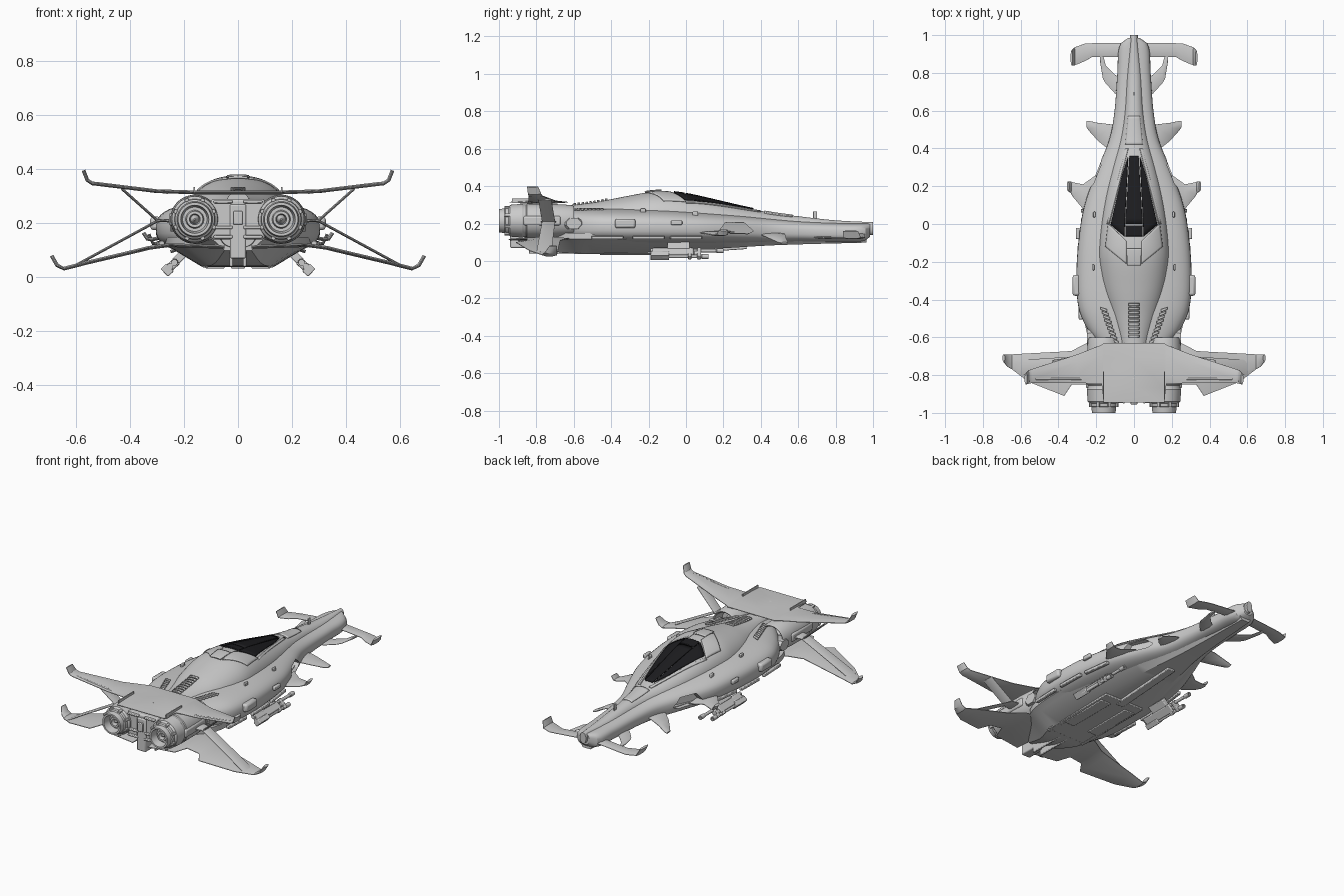
import bpy, bmesh, math
from mathutils import Vector, Matrix

if "Cube" in bpy.data.objects:
    bpy.data.objects.remove(bpy.data.objects["Cube"])

# ---------- helpers ----------
def make(name, verts, faces, mirror=False, mat=None):
    bm = bmesh.new()
    vs = [bm.verts.new(v) for v in verts]
    for f in faces:
        bm.faces.new([vs[i] for i in f])
    bmesh.ops.recalc_face_normals(bm, faces=bm.faces)
    me = bpy.data.meshes.new(name)
    bm.to_mesh(me)
    bm.free()
    ob = bpy.data.objects.new(name, me)
    bpy.context.collection.objects.link(ob)
    if mirror:
        ob.modifiers.new("mirror", 'MIRROR')
    if mat:
        me.materials.append(mat)
    return ob

def rings(name, loops, mirror=False):
    n, m = len(loops[0]), len(loops)
    faces = [(i*n+j, i*n+(j+1) % n, (i+1)*n+(j+1) % n, (i+1)*n+j)
             for i in range(m-1) for j in range(n)]
    faces += [tuple(range(n)), tuple(range((m-1)*n, m*n))]
    return make(name, [p for l in loops for p in l], faces, mirror)

def interp(tab, y):
    """Smooth interpolation of table rows (first column y, descending)."""
    y = max(min(y, tab[0][0]), tab[-1][0])
    i = next(k for k in range(len(tab)-1) if y >= tab[k+1][0])
    a, b = tab[i], tab[i+1]
    h = b[0]-a[0]
    t = (y-a[0])/h
    def slope(k, c):
        p, q = tab[max(k-1, 0)], tab[min(k+1, len(tab)-1)]
        return (q[c]-p[c])/(q[0]-p[0])*h
    return [(2*t**3-3*t*t+1)*a[c]+(t**3-2*t*t+t)*slope(i, c)
            + (3*t*t-2*t**3)*b[c]+(t**3-t*t)*slope(i+1, c) for c in range(1, len(a))]

def loft(name, tab, p, steps=70, seg=48):
    loops = []
    for s in range(steps+1):
        y = tab[0][0]+(tab[-1][0]-tab[0][0])*s/steps
        w, lo, hi = interp(tab, y)
        loop = []
        for k in range(seg):
            c, d = math.cos(2*math.pi*k/seg), math.sin(2*math.pi*k/seg)
            loop.append((w*math.copysign(abs(c)**(2/p), c), y,
                         (lo+hi)/2+(hi-lo)/2*math.copysign(abs(d)**(2/p), d)))
        loops.append(loop)
    return rings(name, loops)

def blade(name, stations, t=0.007, mirror=True):
    """Thin wing along stations (x, z, y_front, y_back), thickness across the span."""
    loops = []
    for i, (x, z, y0, y1) in enumerate(stations):
        a, b = stations[max(i-1, 0)], stations[min(i+1, len(stations)-1)]
        n = Vector((a[1]-b[1], 0, b[0]-a[0])).normalized()*t
        loops.append([(x+n.x*k, y0+(y1-y0)*f, z+n.z*k) for f, k in
                      ((0, .25), (.25, 1), (.75, 1), (1, .25), (1, -.25), (.75, -1), (.25, -1), (0, -.25))])
    return rings(name, loops, mirror)

def box(name, c, size, mirror=False, rot=(0, 0, 0), bevel=.004):
    v = [(x*size[0]/2, y*size[1]/2, z*size[2]/2) for x in (-1, 1) for y in (-1, 1) for z in (-1, 1)]
    m = Matrix.Translation(c)
    for ang, ax in zip(rot, 'XYZ'):
        m = m @ Matrix.Rotation(ang, 4, ax)
    ob = make(name, [m @ Vector(p) for p in v], [(0, 1, 3, 2), (4, 5, 7, 6), (0, 1, 5, 4),
              (2, 3, 7, 6), (0, 2, 6, 4), (1, 3, 7, 5)], mirror)
    if bevel:
        b = ob.modifiers.new("bevel", 'BEVEL')
        b.width, b.segments = bevel, 2
    return ob

def lathe(name, cx, cz, prof, seg=40):
    return rings(name, [[(cx+r*math.cos(2*math.pi*k/seg), y, cz+r*math.sin(2*math.pi*k/seg))
                         for k in range(seg)] for y, r in prof], True)

# ---------- body lofts: y, half width, bottom, top ----------
HULL = [(.985, .03, .13, .2), (.95, .075, .105, .2), (.8, .088, .1, .203), (.6, .103, .1, .213),
        (.45, .13, .095, .228), (.3, .19, .09, .245), (.1, .262, .085, .262), (-.1, .295, .08, .277),
        (-.3, .305, .08, .282), (-.45, .292, .085, .282), (-.56, .245, .09, .278),
        (-.64, .185, .1, .275), (-.72, .12, .105, .27), (-.86, .07, .11, .27)]
SPINE = [(1, .02, .14, .207), (.8, .042, .13, .217), (.6, .052, .13, .239), (.45, .075, .13, .259),
         (.3, .115, .13, .289), (.15, .15, .12, .324), (0, .175, .1, .357), (-.12, .187, .09, .371),
         (-.2, .187, .09, .367), (-.35, .165, .1, .34), (-.5, .125, .1, .312),
         (-.65, .085, .1, .3), (-.82, .055, .11, .322)]
KEEL = [(.965, .045, .098, .15), (.5, .095, .085, .15), (.2, .18, .068, .15), (-.1, .235, .05, .15),
        (-.4, .25, .042, .15), (-.6, .225, .04, .15), (-.7, .16, .05, .15), (-.85, .09, .1, .16)]
hull = loft("hull", HULL, 2.7)
loft("dorsal_spine", SPINE, 2.1)

# faceted lower hull
kl = []
for s in range(41):
    y = KEEL[0][0]+(KEEL[-1][0]-KEEL[0][0])*s/40
    w, lo, hi = interp(KEEL, y)
    kl.append([(w*a, y, lo+(hi-lo)*b) for a, b in
               ((-1.08, 1), (-1.08, .7), (-.95, .55), (-.55, 0), (.55, 0), (.95, .55), (1.08, .7), (1.08, 1))])
rings("lower_hull", kl)

# recessed side openings
op = [(.17, .15), (.21, .205), (.31, .205), (.36, .16), (.33, .145)]
cut = rings("opening_cutter", [[(x-(y-.17)*.45, y, z) for y, z in op] for x in (.205, .4)], True)
cut.hide_render = True
cut.hide_viewport = True
bo = hull.modifiers.new("openings", 'BOOLEAN')
bo.object, bo.operation = cut, 'DIFFERENCE'

# ---------- panels that follow the upper surface ----------
def height(x, y):
    best = 0
    for tab, p in ((HULL, 2.7), (SPINE, 2.1)):
        w, lo, hi = interp(tab, y)
        if abs(x) < w:
            best = max(best, (lo+hi)/2+(hi-lo)/2*(1-(abs(x)/w)**p)**(1/p))
    return best

def patch(name, q, off=.003, mirror=False, mat=None, n=12):
    verts, faces = [], []
    for i in range(n+1):
        for j in range(n+1):
            u, v = i/n, j/n
            x, y = [(1-u)*(1-v)*q[0][c]+u*(1-v)*q[1][c]+u*v*q[2][c]+(1-u)*v*q[3][c] for c in (0, 1)]
            verts.append((x, y, height(x, y)+off))
    for i in range(n):
        for j in range(n):
            a = i*(n+1)+j
            faces.append((a, a+n+1, a+n+2, a+1))
    ob = make(name, verts, faces, mirror, mat)
    so = ob.modifiers.new("solid", 'SOLIDIFY')
    so.thickness, so.offset = .008, 0
    return ob

glass = bpy.data.materials.new("dark_glass")
glass.diffuse_color = (.012, .012, .014, 1)
glass.use_nodes = True
glass.node_tree.nodes["Principled BSDF"].inputs["Base Color"].default_value = glass.diffuse_color
patch("canopy_front_glass", [(-.045, 0), (.045, 0), (.024, .36), (-.024, .36)], mat=glass)
patch("canopy_rear_glass", [(-.045, -.065), (.045, -.065), (.045, -.008), (-.045, -.008)], mat=glass)
patch("canopy_side_glass", [(.052, -.065), (.122, -.005), (.062, .26), (.031, .355)], mirror=True, mat=glass)
patch("canopy_collar", [(.04, -.21), (.15, -.12), (.135, 0), (.04, -.09)], .002, True)
patch("canopy_rail", [(.131, 0), (.142, 0), (.044, .4), (.03, .4)], .002, True)
patch("rear_hatch", [(-.035, -.22), (.035, -.22), (.04, -.13), (-.04, -.13)], .006)
patch("nose_panel", [(-.03, .57), (.03, .57), (.045, .42), (-.045, .42)], .001)
for k in range(9):
    y = -.42-k*.021
    patch("centre_vent_slat", [(-.028, y-.013), (.028, y-.013), (.028, y), (-.028, y)], .005, n=3)
    x = .165-k*.0075
    patch("side_vent_slat", [(x-.022, y-.045), (x+.012, y-.033), (x+.012, y-.02), (x-.022, y-.032)], .004, True, n=3)
for x, y in ((.215, -.23), (.21, .05)):
    box("hull_post", (x, y, height(x, y)+.006), (.012, .03, .024), True)
box("nose_antenna", (0, .69, .245), (.006, .02, .04), bevel=.001)

# ---------- wings and fins: x, z, front y, back y ----------
blade("upper_wing", [(0, .314, -.63, -.945), (.16, .314, -.63, -.945), (.172, .315, -.64, -.845),
      (.3, .319, -.69, -.842), (.54, .348, -.768, -.842), (.558, .36, -.775, -.845), (.572, .396, -.79, -.85)])
blade("lower_wing", [(.05, .113, -.6, -.95), (.22, .118, -.62, -.93), (.25, .12, -.63, -.85), (.33, .109, -.672, -.85),
      (.37, .099, -.675, -.91), (.56, .054, -.685, -.835), (.645, .032, -.69, -.77),
      (.67, .045, -.69, -.755), (.69, .08, -.69, -.73)])
blade("upper_strut", [(.22, .205, -.69, -.78), (.3, .212, -.7, -.77), (.43, .328, -.72, -.79)], .005)
blade("lower_strut", [(.22, .215, -.69, -.78), (.3, .208, -.7, -.77), (.6, .045, -.72, -.8)], .005)
blade("nose_wing", [(.03, .145, .957, .885), (.22, .128, .957, .885), (.26, .124, .955, .862),
      (.315, .125, .935, .84), (.33, .16, .92, .84)], .006)
blade("nose_wing_brace", [(.06, .13, .76, .67), (.1, .125, .79, .69), (.15, .122, .84, .745), (.165, .122, .9, .77), (.18, .122, .91, .86)], .005)
blade("front_fin", [(.08, .15, .52, .36), (.14, .14, .53, .4), (.19, .122, .535, .44), (.235, .1, .545, .49), (.25, .095, .545, .51)], .006)
blade("middle_fin", [(.2, .155, .26, .03), (.27, .15, .21, .08), (.32, .14, .22, .14), (.335, .142, .225, .165), (.35, .165, .225, .175)], .007)
blade("rear_fillet", [(.15, .2, -.5, -.68), (.22, .2, -.54, -.68), (.25, .2, -.56, -.64)], .03)
box("deck_fin", (.162, -.855, .322), (.006, .15, .026), True, bevel=.001)
box("wing_rail", (.39, -.82, .331), (.27, .012, .012), True, rot=(0, -.122, 0))

# ---------- engines ----------
lathe("engine", .16, .215, [(-.64, .003), (-.67, .035), (-.67, .062), (-.605, .072), (-.6, .079), (-.615, .084),
      (-.72, .09), (-.85, .091), (-.855, .087), (-.87, .087), (-.875, .09), (-.94, .085), (-.95, .075),
      (-.965, .073), (-.97, .066), (-1, .062), (-1, .052), (-.95, .045), (-.95, .034), (-.97, .03),
      (-.97, .02), (-.94, .016), (-.965, .003)])
for k in range(8):
    a = k*math.pi/4+.39
    box("nozzle_clamp", (.16+.077*math.cos(a), -.955, .215+.077*math.sin(a)), (.012, .03, .016), True, rot=(0, -a, 0), bevel=.002)
box("engine_side_fairing", (.24, -.77, .215), (.03, .2, .05), True, bevel=.01)
box("engine_bridge", (0, -.83, .215), (.2, .2, .15), bevel=.01)
box("tail_block", (0, -.88, .17), (.06, .12, .2), bevel=.006)
box("tail_block_cap", (0, -.945, .22), (.035, .02, .05))
for z in (.15, .185, .28):
    box("tail_pipe", (.055, -.93, z), (.07, .03, .012), True)
box("tail_skid", (.025, -.72, .075), (.012, .24, .07), True)

# ---------- side pods, hull strips and underside ----------
box("side_pod", (.305, -.325, .2), (.04, .11, .05), True, bevel=.012)
box("side_sensor", (.298, -.05, .205), (.02, .06, .025), True, bevel=.006)
for i, y in enumerate((-.42, -.2, .0)):
    w = interp(HULL, y)[0]
    box("side_strip", (w-.012, y, .125), (.02, .17, .018), True, rot=(0, 0, (-.04, .02, .13)[i]))
box("belly_plate", (0, -.33, .044), (.27, .5, .012))
box("belly_ridge", (0, .1, .058), (.05, .45, .02), rot=(.07, 0, 0))
box("belly_hatch", (.085, -.3, .038), (.07, .32, .012), True)
box("landing_rail", (.12, -.45, .041), (.02, .3, .01), True)

# ---------- side guns ----------
t = .75
box("gun_mount", (.215, -.04, .075), (.05, .12, .03), True, rot=(0, t, 0))
box("gun_body", (.243, -.07, .045), (.05, .22, .03), True, rot=(0, t, 0), bevel=.006)
box("gun_magazine", (.262, -.14, .027), (.03, .1, .04), True, rot=(0, t, 0))
for x, z, y1 in ((.235, .055, .2), (.262, .024, .12), (.252, .04, .08)):
    lathe("gun_barrel", x, z, [(-.19, .012), (-.1, .014), (-.09, .009), (y1-.04, .009),
          (y1-.035, .013), (y1, .013), (y1, .006), (y1-.02, .004)], 14)
for y in (.02, .07):
    box("gun_clamp", (.248, y, .04), (.065, .02, .03), True, rot=(0, t, 0))

# ---------- shading ----------
bpy.ops.object.select_all(action='DESELECT')
for ob in bpy.context.scene.objects:
    if ob.type == 'MESH' and not ob.hide_render:
        ob.select_set(True)
        bpy.context.view_layer.objects.active = ob
bpy.ops.object.shade_smooth_by_angle(angle=math.radians(32))
